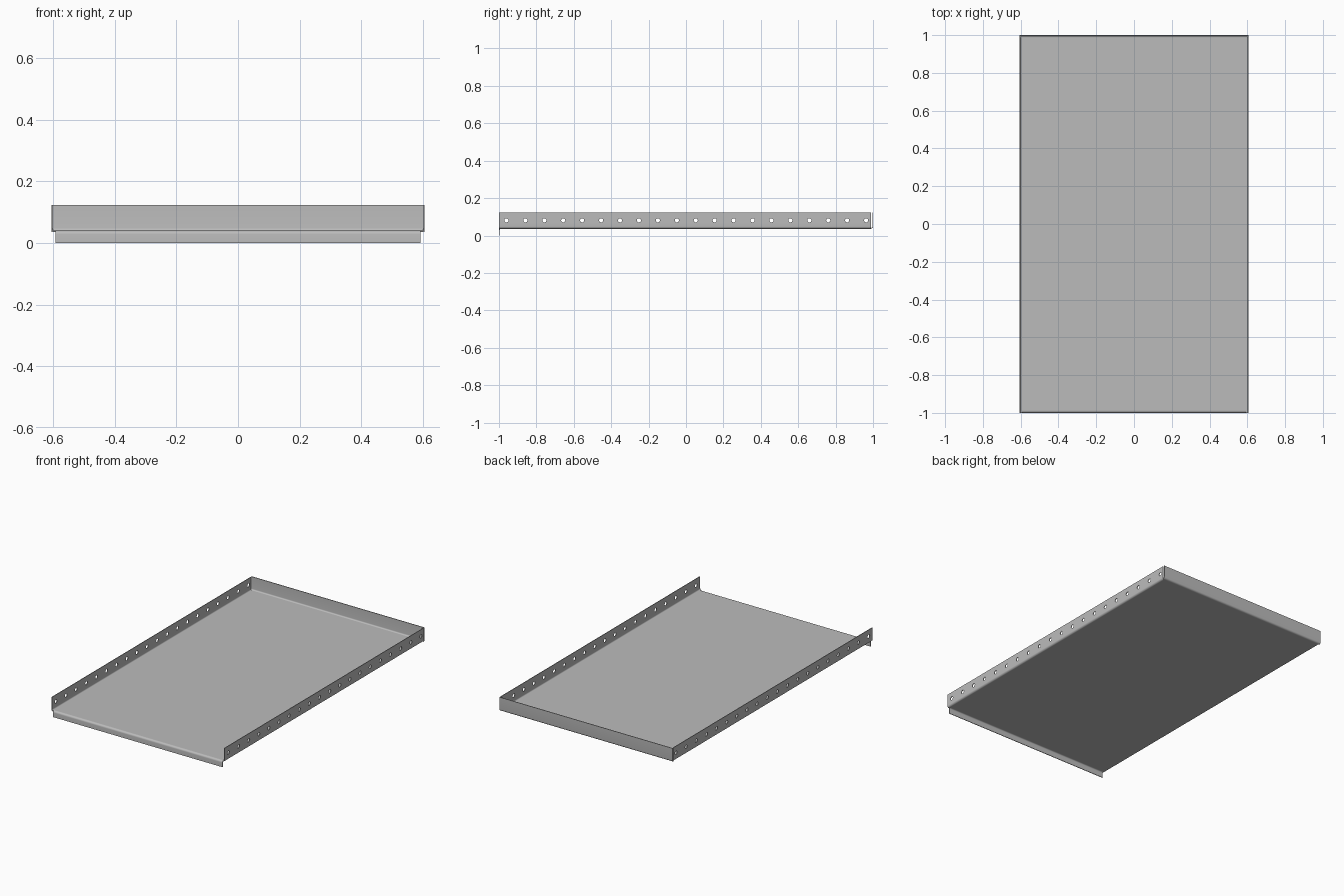
import bpy, bmesh, math
from mathutils import Matrix, Vector

cube = bpy.data.objects.get("Cube")
if cube:
    bpy.data.objects.remove(cube)

steel = bpy.data.materials.new("grey_steel")
steel.use_nodes = True
GREY = (0.5, 0.5, 0.5, 1)
steel.diffuse_color = GREY
steel.node_tree.nodes["Principled BSDF"].inputs["Base Color"].default_value = GREY

W, L, TOP = 0.605, 1.0, 0.123      # half width, half length, wall top
T, R = 0.004, 0.012                # sheet thickness, outer bend radius
FLOOR = 0.036                      # underside of the floor
SIDE_START, SIDE_END = -L, 0.988   # side wall ends
HOLES, HOLE_R, HOLE_Z = 20, 0.011, 0.081


def add_object(name, bm):
    bmesh.ops.recalc_face_normals(bm, faces=bm.faces)
    mesh = bpy.data.meshes.new(name)
    bm.to_mesh(mesh)
    bm.free()
    mesh.materials.append(steel)
    obj = bpy.data.objects.new(name, mesh)
    bpy.context.collection.objects.link(obj)
    return obj


def flange_profile(reach, base, end, turn):
    """Bent sheet section: floor edge, rounded bend, straight flange (turn +1 up, -1 down)."""
    arc = [math.radians(15 * i) for i in range(7)]
    cx, cz = reach - R, base + turn * R
    def bend(r):
        return [(cx + r * math.sin(a), cz - turn * r * math.cos(a)) for a in arc]
    return bend(R) + [(reach, end), (reach - T, end)] + bend(R - T)[::-1]


def extrude(name, profile, place, start, end):
    """Sweep a flat section from start to end; place(u, v, s) maps it into space."""
    bm = bmesh.new()
    face = bm.faces.new([bm.verts.new(place(u, v, start)) for u, v in profile])
    moved = bmesh.ops.extrude_face_region(bm, geom=[face])["geom"]
    shift = Vector(place(0, 0, end)) - Vector(place(0, 0, start))
    bmesh.ops.translate(bm, vec=shift, verts=[v for v in moved if isinstance(v, bmesh.types.BMVert)])
    bm.faces.ensure_lookup_table()
    return add_object(name, bm)


def smooth(obj):
    bpy.ops.object.select_all(action='DESELECT')
    obj.select_set(True)
    bpy.context.view_layer.objects.active = obj
    bpy.ops.object.shade_smooth_by_angle(angle=math.radians(30))


# Floor sheet
bm = bmesh.new()
bmesh.ops.create_cube(bm, size=1, matrix=Matrix.Translation((0, 0, FLOOR + T / 2))
                      @ Matrix.Diagonal((2 * (W - R), 2 * (L - R), T, 1)))
add_object("floor_sheet", bm)

# Row of hole cutters reaching across both side walls
bm = bmesh.new()
for i in range(HOLES):
    y = -0.96 + i * 1.923 / (HOLES - 1)
    bmesh.ops.create_cone(bm, cap_ends=True, segments=20, radius1=HOLE_R, radius2=HOLE_R, depth=3 * W,
                          matrix=Matrix.Translation((0, y, HOLE_Z)) @ Matrix.Rotation(math.pi / 2, 4, 'Y'))
cutter = add_object("hole_cutter", bm)
cutter.hide_render = True

# Perforated side walls
side = flange_profile(W, FLOOR, TOP, 1)
for name, sx in (("left_side_wall", 1), ("right_side_wall", -1)):
    wall = extrude(name, side, lambda u, v, s, sx=sx: (sx * u, s, v), SIDE_START, SIDE_END)
    cut = wall.modifiers.new("holes", 'BOOLEAN')
    cut.operation, cut.solver, cut.object = 'DIFFERENCE', 'EXACT', cutter
    bpy.context.view_layer.update()
    evaluated = wall.evaluated_get(bpy.context.evaluated_depsgraph_get())
    wall.data = bpy.data.meshes.new_from_object(evaluated)
    wall.modifiers.clear()
    smooth(wall)
bpy.data.objects.remove(cutter)

# Back wall, bent up
smooth(extrude("back_wall", flange_profile(L, FLOOR, TOP, 1), lambda u, v, s: (s, u, v), -W, W))

# Front lip, bent down
smooth(extrude("front_lip", flange_profile(L, FLOOR + T, 0, -1),
               lambda u, v, s: (s, -u, v), -W + R, W - R))
